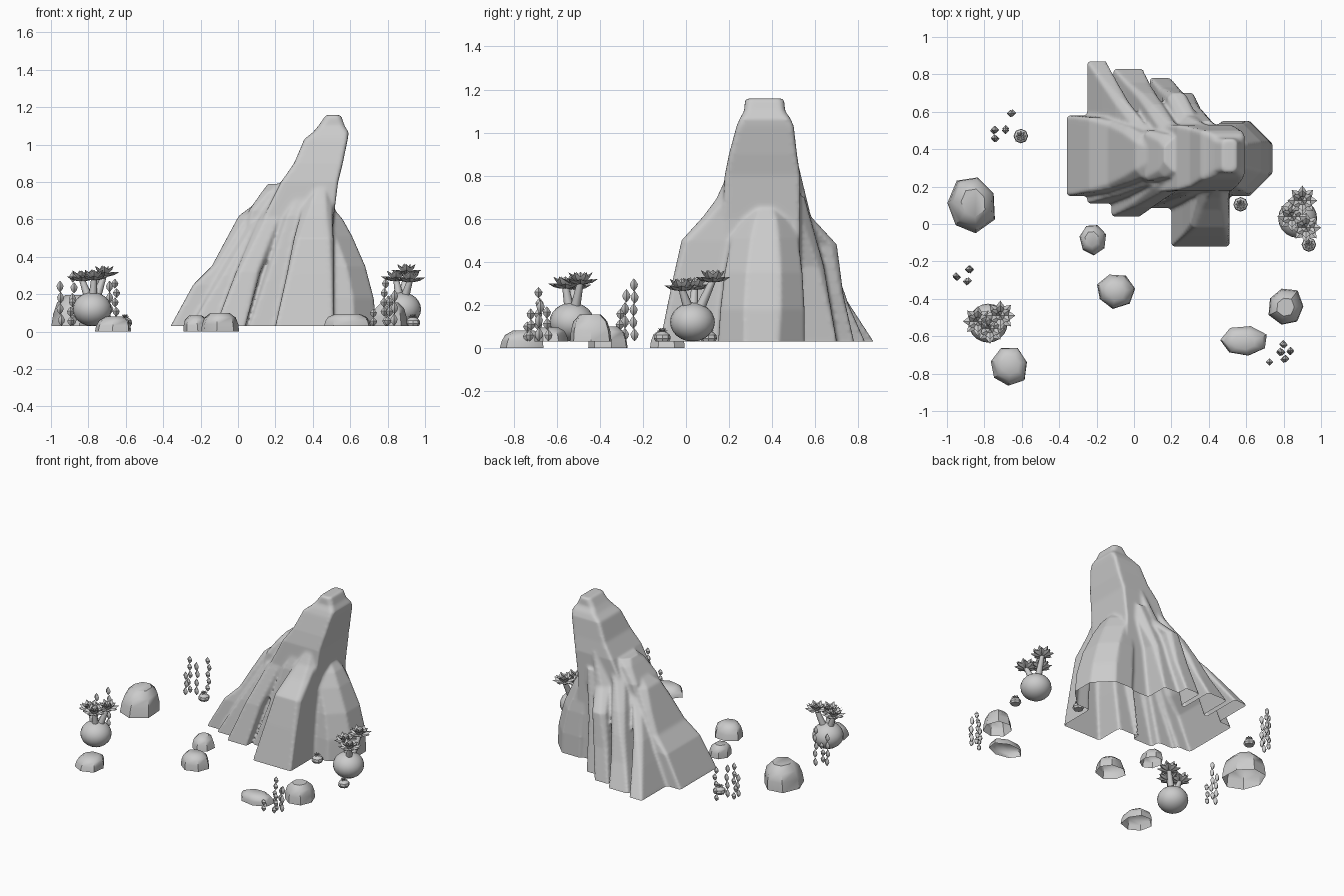
import bpy, bmesh, math, random
from mathutils import Vector

if "Cube" in bpy.data.objects:
    bpy.data.objects.remove(bpy.data.objects["Cube"])

random.seed(4)


def finish(name, bm, angle=35):
    bmesh.ops.recalc_face_normals(bm, faces=bm.faces)
    me = bpy.data.meshes.new(name)
    bm.to_mesh(me)
    bm.free()
    ob = bpy.data.objects.new(name, me)
    bpy.context.collection.objects.link(ob)
    bpy.ops.object.select_all(action='DESELECT')
    bpy.context.view_layer.objects.active = ob
    ob.select_set(True)
    bpy.ops.object.shade_smooth_by_angle(angle=math.radians(angle))
    return ob


def loft(bm, rings, bottom=True):
    vs = [[bm.verts.new(p) for p in r] for r in rings]
    n = len(vs[0])
    for a, b in zip(vs, vs[1:]):
        for i in range(n):
            j = (i + 1) % n
            bm.faces.new((a[i], a[j], b[j], b[i]))
    bm.faces.new(vs[-1])
    if bottom:
        bm.faces.new(vs[0][::-1])


def chamfer_rect(x0, x1, y0, y1, z, c):
    c = min(c, .42 * (x1 - x0), .42 * (y1 - y0))
    return [(x0 + c, y0, z), (x1 - c, y0, z), (x1, y0 + c, z), (x1, y1 - c, z),
            (x1 - c, y1, z), (x0 + c, y1, z), (x0, y1 - c, z), (x0, y0 + c, z)]


# --- leaning peak: fused tapering slabs, one per rib ---
slabs = []


def slab(*rings, c0=.003, c1=.05):
    bm = bmesh.new()
    n = len(rings) - 1
    r0 = rings[0]
    out = [chamfer_rect(*r0[:4], -.06 - .007 * len(slabs), c0)]
    out += [chamfer_rect(*r, c0 + (c1 - c0) * i / n) for i, r in enumerate(rings)]
    loft(bm, out)
    slabs.append(finish("peak_slab", bm))


# central spire
slab((.02, .5, .17, .53, .03), (.13, .51, .17, .53, .6), (.23, .535, .18, .53, .8),
     (.3, .56, .2, .515, .9), (.355, .587, .235, .5, 1.03), (.4, .592, .25, .485, 1.065),
     (.43, .57, .27, .46, 1.1), (.47, .55, .275, .455, 1.158), c1=.02)
# broad left rib and the step above it
slab((-.36, .3, .15, .58, .03), (-.24, .3, .17, .57, .25), (-.14, .3, .19, .55, .35),
     (-.06, .3, .22, .52, .5), (.005, .3, .25, .48, .62), (.08, .3, .28, .45, .675))
slab((-.1, .41, .2, .5, .03), (.06, .41, .23, .5, .65), (.13, .41, .25, .48, .75),
     (.16, .42, .28, .46, .79))
# front ribs
slab((-.25, .21, .11, .41, .03), (-.1, .25, .15, .41, .3), (.05, .3, .21, .41, .58),
     (.11, .31, .26, .41, .65))
slab((-.12, .04, .04, .42, .03), (-.01, .12, .09, .42, .32), (.1, .24, .16, .42, .58),
     (.2, .34, .21, .42, .75))
slab((.06, .3, .085, .39, .03), (.15, .33, .115, .39, .32), (.23, .38, .15, .39, .62),
     (.31, .42, .2, .39, .8))
slab((.2, .51, -.12, .38, .03), (.26, .51, -.065, .38, .3), (.3, .51, -.02, .38, .5),
     (.33, .505, .08, .38, .61), (.35, .51, .14, .38, .69), (.4, .51, .2, .38, .82))
# back ribs
slab((-.25, -.145, .31, .87, .03), (-.17, -.08, .31, .76, .2), (-.1, -.02, .31, .67, .34),
     (.0, .08, .31, .55, .5), (.08, .16, .31, .48, .62))
slab((-.11, .05, .32, .83, .03), (-.04, .09, .32, .755, .2), (.02, .13, .32, .7, .36),
     (.07, .18, .32, .64, .5), (.13, .24, .32, .56, .64), (.2, .32, .32, .5, .77))
slab((.085, .2, .33, .78, .03), (.13, .25, .33, .73, .25), (.18, .29, .33, .7, .48),
     (.24, .36, .33, .58, .61), (.32, .43, .33, .53, .82))
slab((.1, .32, .34, .7, .03), (.2, .36, .34, .64, .38), (.32, .46, .34, .55, .7))
# rounded buttress on the right
slab((.36, .74, .15, .55, .03), (.36, .725, .16, .55, .18), (.36, .68, .18, .54, .35),
     (.36, .61, .21, .52, .51), (.36, .56, .24, .5, .6), (.36, .51, .28, .46, .66), c0=.12, c1=.07)

peak = slabs[0]
peak.name = "leaning_peak"
bpy.context.view_layer.objects.active = peak
for s in slabs[1:]:
    m = peak.modifiers.new("union", 'BOOLEAN')
    m.operation, m.solver, m.object = 'UNION', 'EXACT', s
    bpy.ops.object.modifier_apply(modifier=m.name)
    bpy.data.objects.remove(s)
m = peak.modifiers.new("remesh", 'REMESH')
m.mode, m.voxel_size = 'VOXEL', .01
bpy.ops.object.modifier_apply(modifier=m.name)
m = peak.modifiers.new("soften", 'SMOOTH')
m.factor, m.iterations = .5, 5
bpy.ops.object.modifier_apply(modifier=m.name)
# cut the foot flat and leave it open
bm = bmesh.new()
bm.from_mesh(peak.data)
bmesh.ops.bisect_plane(bm, geom=bm.verts[:] + bm.edges[:] + bm.faces[:],
                       plane_co=(0, 0, .03), plane_no=(0, 0, 1), clear_inner=True)
for f in bm.faces:
    f.smooth = True
bm.to_mesh(peak.data)
bm.free()


# --- faceted rocks, open below: x, y, half sizes, base, top, turn ---
def rock(x, y, rx, ry, z0, z1, turn):
    bm = bmesh.new()
    n = 7
    k = [random.uniform(.96, 1.12) for _ in range(n)]
    sx, sy = random.uniform(-.12, .12) * rx, random.uniform(-.12, .12) * ry
    rings = []
    for s, h in ((1, 0), (.95, .4), (.82, .75), (.5, 1)):
        rings.append([(x + sx * h + rx * s * k[i] * math.cos(turn + math.tau * i / n),
                       y + sy * h + ry * s * k[i] * math.sin(turn + math.tau * i / n),
                       z0 + (z1 - z0) * h) for i in range(n)])
    loft(bm, rings, False)
    finish("rock", bm, 42)


for r in ((-.87, .105, .13, .153, .03, .195, .4), (-.67, -.76, .1, .105, 0, .08, .2),
          (-.22, -.08, .068, .08, 0, .085, .3), (-.1, -.355, .1, .09, 0, .1, .1),
          (.59, -.625, .118, .078, .03, .095, .4), (.81, -.44, .095, .1, .03, .155, 0)):
    rock(*r)


# --- pointed spindle used for both leaves and beads ---
def spindle(bm, o, d, length, w, t, stations=((.3, .8), (.65, 1))):
    d = Vector(d).normalized()
    side = d.cross((0, 0, 1))
    side = side.normalized() if side.length > 1e-3 else Vector((1, 0, 0))
    up = side.cross(d)
    o = Vector(o)
    a, b = bm.verts.new(o), bm.verts.new(o + d * length)
    rings = [[bm.verts.new(o + d * length * f + s * k) for s in
              (side * w, up * t, -side * w, -up * t)] for f, k in stations]
    for i in range(4):
        j = (i + 1) % 4
        bm.faces.new((a, rings[0][j], rings[0][i]))
        for p, q in zip(rings, rings[1:]):
            bm.faces.new((p[i], p[j], q[j], q[i]))
        bm.faces.new((rings[-1][i], rings[-1][j], b))


def rosette(bm, p, r):
    for n, lift, k in ((8, .3, 1), (6, 1, .95), (3, 2.5, .75)):
        for i in range(n):
            a = math.tau * (i + .5 * (n == 6)) / n
            spindle(bm, p, (math.cos(a), math.sin(a), lift), r * k, r * .25, r * .1)


def lathe(bm, x, y, profile, n):
    loft(bm, [[(x + r * math.cos(math.tau * i / n), y + r * math.sin(math.tau * i / n), z)
               for i in range(n)] for r, z in profile])


def stalk(bm, a, b, r0, r1):
    a, b = Vector(a), Vector(b)
    u = (b - a).cross((0, 1, 0)).normalized()
    v = (b - a).normalized().cross(u)
    loft(bm, [[p + (u * math.cos(t) + v * math.sin(t)) * r for t in
               [math.tau * i / 8 for i in range(8)]] for p, r in ((a, r0), (b, r1))])


# --- swollen plants with rosettes on stalks ---
for x, y, heads in ((-.78, -.53, ((-.055, .01, .27), (.065, .04, .295), (.01, -.03, .275))),
                    (.875, .03, ((.025, .095, .305), (-.03, .01, .27), (.045, -.05, .265)))):
    bm = bmesh.new()
    lathe(bm, x, y, [(max(.104 * math.sin(t), .004), .12 - .09 * math.cos(t)) for t in
                     [math.pi * i / 12 for i in range(13)]], 20)
    finish("plant_bulb", bm, 60)
    bm = bmesh.new()
    for dx, dy, z in heads:
        stalk(bm, (x + dx * .35, y + dy * .35, .18), (x + dx, y + dy, z + .01), .024, .015)
    finish("plant_stalks", bm, 60)
    bm = bmesh.new()
    for dx, dy, z in heads:
        rosette(bm, (x + dx, y + dy, z), .084)
    finish("plant_rosettes", bm)

# --- small sprouting bulbs ---
for x, y in ((-.605, .47), (.57, .105), (.935, -.11)):
    bm = bmesh.new()
    lathe(bm, x, y, ((.032, .03), (.039, .043), (.036, .06), (.022, .073), (.01, .077)), 8)
    rosette(bm, (x, y, .074), .028)
    finish("small_bulb", bm)

# --- beaded stems: x, y, top height ---
for x, y, top in ((-.95, -.28, .27), (-.88, -.24, .32), (-.89, -.31, .18),
                  (-.745, .5, .3), (-.685, .505, .27), (-.655, .595, .28), (-.74, .46, .2),
                  (.8, -.645, .19), (.785, -.685, .28), (.84, -.68, .22), (.805, -.72, .18),
                  (.72, -.74, .12)):
    bm = bmesh.new()
    n = max(2, round((top - .03) / .055))
    h = (top - .03) / n
    for i in range(n):
        spindle(bm, (x + random.uniform(-.006, .006), y + random.uniform(-.006, .006), .03 + i * h),
                (0, 0, 1), h * 1.06, .019, .019, ((.3, .8), (.55, 1), (.8, .5)))
    finish("beaded_stem", bm)
